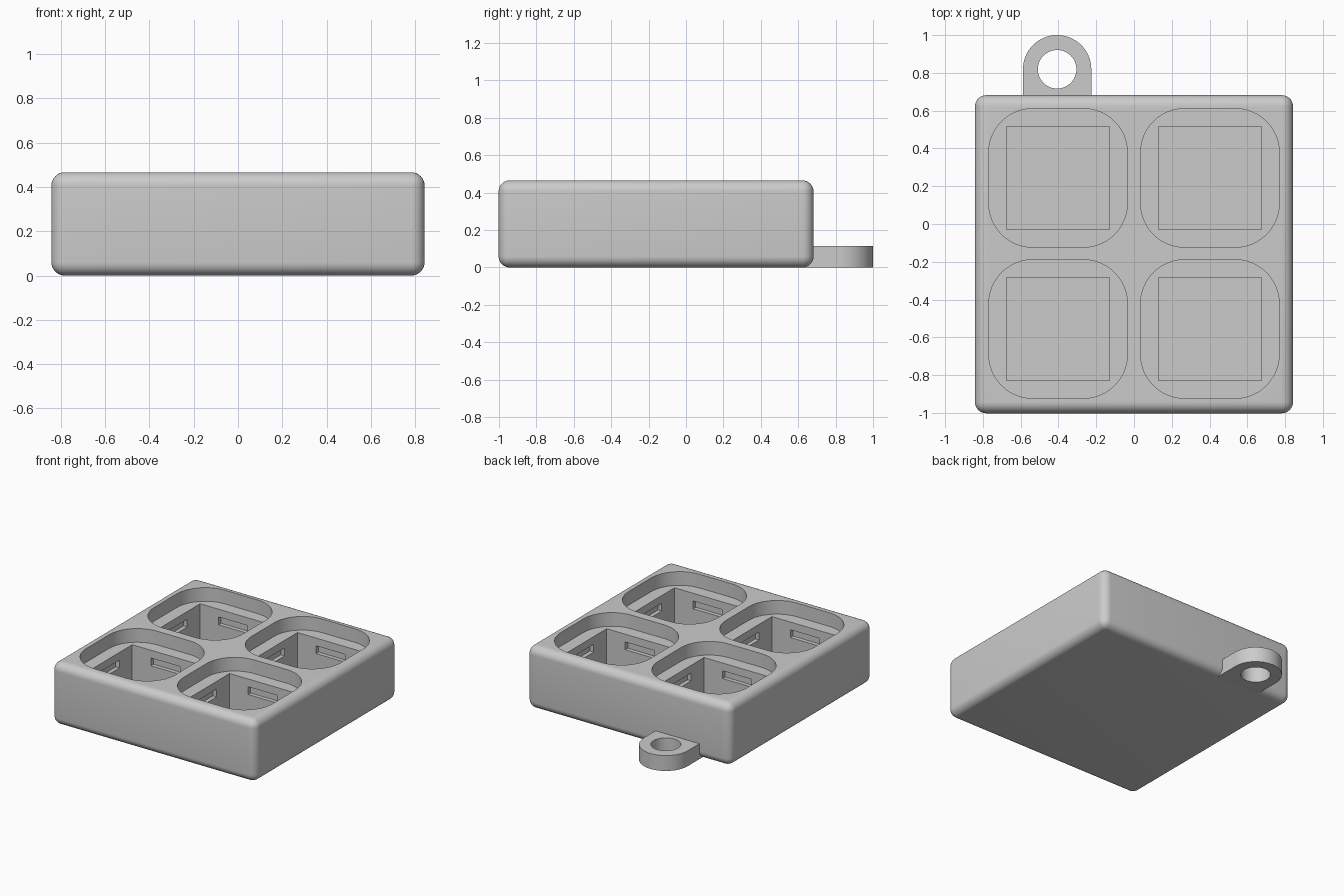
import bpy, bmesh
from math import pi, cos, sin, radians

if "Cube" in bpy.data.objects:
    bpy.data.objects.remove(bpy.data.objects["Cube"])


def prism(name, outline, z0, z1):
    """Extrude a closed outline between two heights."""
    bm = bmesh.new()
    face = bm.faces.new([bm.verts.new((x, y, z0)) for x, y in outline])
    out = bmesh.ops.extrude_face_region(bm, geom=[face])
    for v in out["geom"]:
        if isinstance(v, bmesh.types.BMVert):
            v.co.z = z1
    bmesh.ops.recalc_face_normals(bm, faces=bm.faces)
    mesh = bpy.data.meshes.new(name)
    bm.to_mesh(mesh)
    bm.free()
    obj = bpy.data.objects.new(name, mesh)
    bpy.context.collection.objects.link(obj)
    return obj


def rect(cx, cy, hx, hy):
    return [(cx - hx, cy - hy), (cx + hx, cy - hy),
            (cx + hx, cy + hy), (cx - hx, cy + hy)]


def rounded(cx, cy, h, r, n=12):
    pts = []
    for k, (sx, sy) in enumerate([(1, 1), (-1, 1), (-1, -1), (1, -1)]):
        for i in range(n + 1):
            a = pi / 2 * (k + i / n)
            pts.append((cx + sx * (h - r) + r * cos(a),
                        cy + sy * (h - r) + r * sin(a)))
    return pts


def apply_modifier(obj, name):
    bpy.ops.object.select_all(action='DESELECT')
    bpy.context.view_layer.objects.active = obj
    obj.select_set(True)
    bpy.ops.object.modifier_apply(modifier=name)


def cut(obj, cutter):
    m = obj.modifiers.new("cut", 'BOOLEAN')
    m.operation = 'DIFFERENCE'
    m.solver = 'EXACT'
    m.object = cutter
    apply_modifier(obj, m.name)
    bpy.data.objects.remove(cutter, do_unlink=True)


def smooth(obj):
    bpy.ops.object.select_all(action='DESELECT')
    bpy.context.view_layer.objects.active = obj
    obj.select_set(True)
    bpy.ops.object.shade_smooth_by_angle(angle=radians(30))


TOP, LEDGE, FLOOR = 0.466, 0.364, 0.06

# Rounded block
body = prism("switch_block", rect(0, -0.16, 0.842, 0.842), 0, TOP)
bev = body.modifiers.new("round", 'BEVEL')
bev.width = 0.06
bev.segments = 8
apply_modifier(body, bev.name)

# Four stepped pockets: keycap recess, square socket, clip slots in each wall
for cx in (-0.402, 0.402):
    for cy in (0.244, -0.556):
        cut(body, prism("recess", rounded(cx, cy, 0.367, 0.233), LEDGE, TOP + 0.1))
        cut(body, prism("socket", rect(cx, cy, 0.273, 0.273), FLOOR, TOP + 0.1))
        for hx, hy in ((0.303, 0.12), (0.12, 0.303)):
            cut(body, prism("slot", rect(cx, cy, hx, hy), 0.248, 0.306))
smooth(body)

# Key ring tab with a round hole
tx, ty, R = -0.407, 0.819, 0.181
arc = [(tx + R * cos(pi * i / 32), ty + R * sin(pi * i / 32)) for i in range(33)]
tab = prism("ring_tab", [(tx - R, 0.622), (tx + R, 0.622)] + arc, 0, 0.115)
hole = [(tx + 0.102 * cos(2 * pi * i / 48), ty + 0.102 * sin(2 * pi * i / 48))
        for i in range(48)]
cut(tab, prism("ring_hole", hole, -0.1, 0.3))
smooth(tab)
